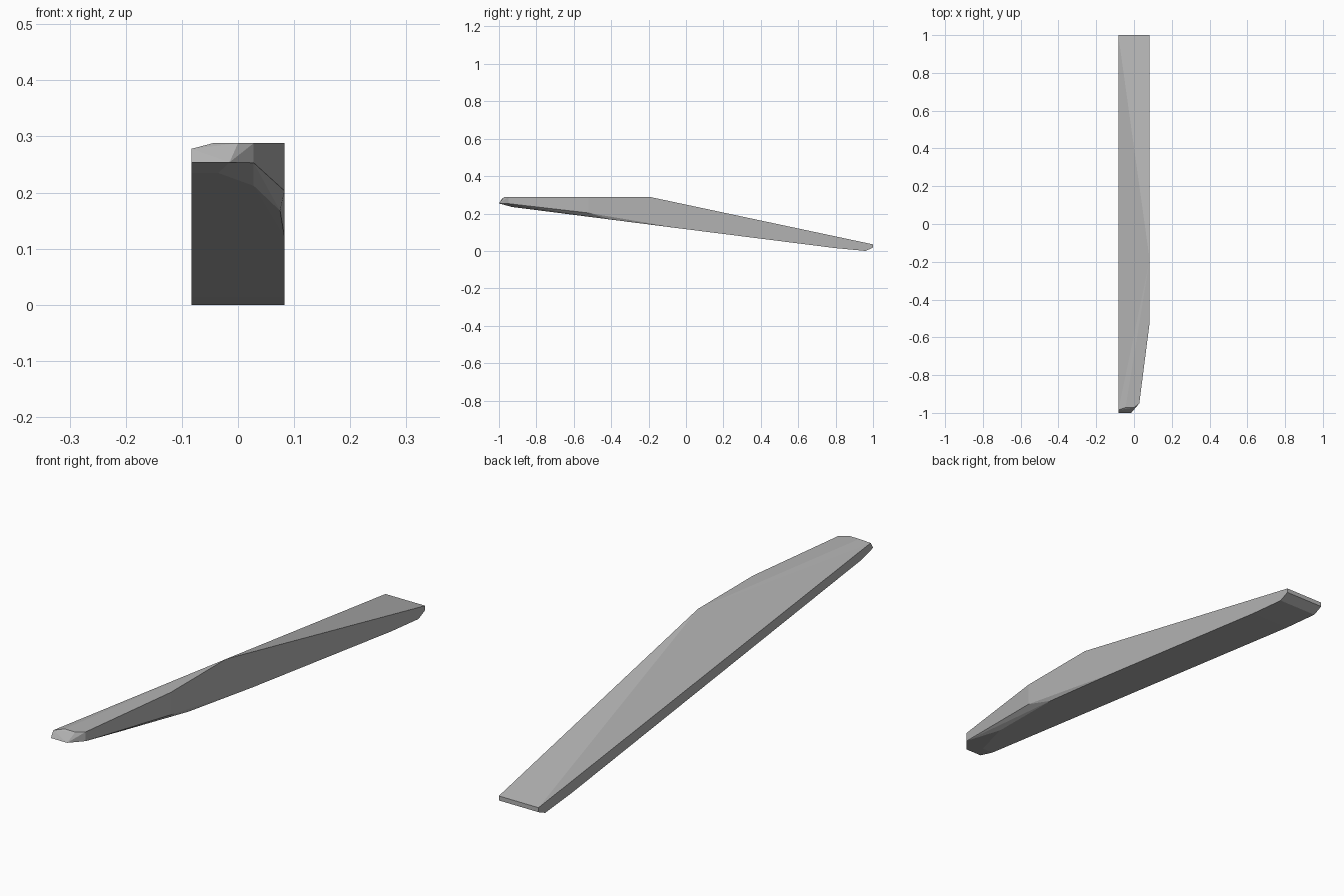
import bpy, bmesh, math

if "Cube" in bpy.data.objects:
    bpy.data.objects.remove(bpy.data.objects["Cube"])

W = 0.083          # half width
TOP = 0.288        # height of the flat crest

# underside and heel outline in y, z
sole = [(1.0, 0.035), (1.0, 0.018), (0.96, 0.0), (0.8, 0.015)]
# full-height left wall
left = sole + [(-0.93, 0.235), (-1.0, 0.254), (-0.985, 0.278)]
points = [(-W, y, z) for y, z in left]
# right wall, with the underside rising early towards the tip
right = sole + [(-0.03, 0.12), (-0.52, 0.203), (-0.52, TOP), (-0.19, TOP)]
points += [(W, y, z) for y, z in right]
# flat crest rim
points += [(-0.045, -0.972, TOP), (0.0, -0.972, TOP), (0.028, -0.95, TOP)]
# clipped tip corner and lower chamfer
points += [(-0.015, -1.0, 0.254), (0.028, -0.95, 0.253),
           (0.075, -0.4, 0.1676), (0.028, -0.75, 0.2121), (-0.035, -0.93, 0.235)]

# the faceted solid wraps all the corner points
bm = bmesh.new()
for p in points:
    bm.verts.new(p)
res = bmesh.ops.convex_hull(bm, input=bm.verts)
loose = [v for v in bm.verts if not v.link_faces]
bmesh.ops.delete(bm, geom=loose, context='VERTS')
bmesh.ops.dissolve_limit(bm, angle_limit=math.radians(0.5),
                         verts=bm.verts, edges=bm.edges)
bmesh.ops.recalc_face_normals(bm, faces=bm.faces)
mesh = bpy.data.meshes.new("tapered_blade")
bm.to_mesh(mesh)
bm.free()

gray = bpy.data.materials.new("plain gray")
gray.diffuse_color = (0.45, 0.45, 0.45, 1)
gray.use_nodes = True
gray.node_tree.nodes["Principled BSDF"].inputs["Base Color"].default_value = gray.diffuse_color
mesh.materials.append(gray)
blade = bpy.data.objects.new("tapered_blade", mesh)
bpy.context.collection.objects.link(blade)
